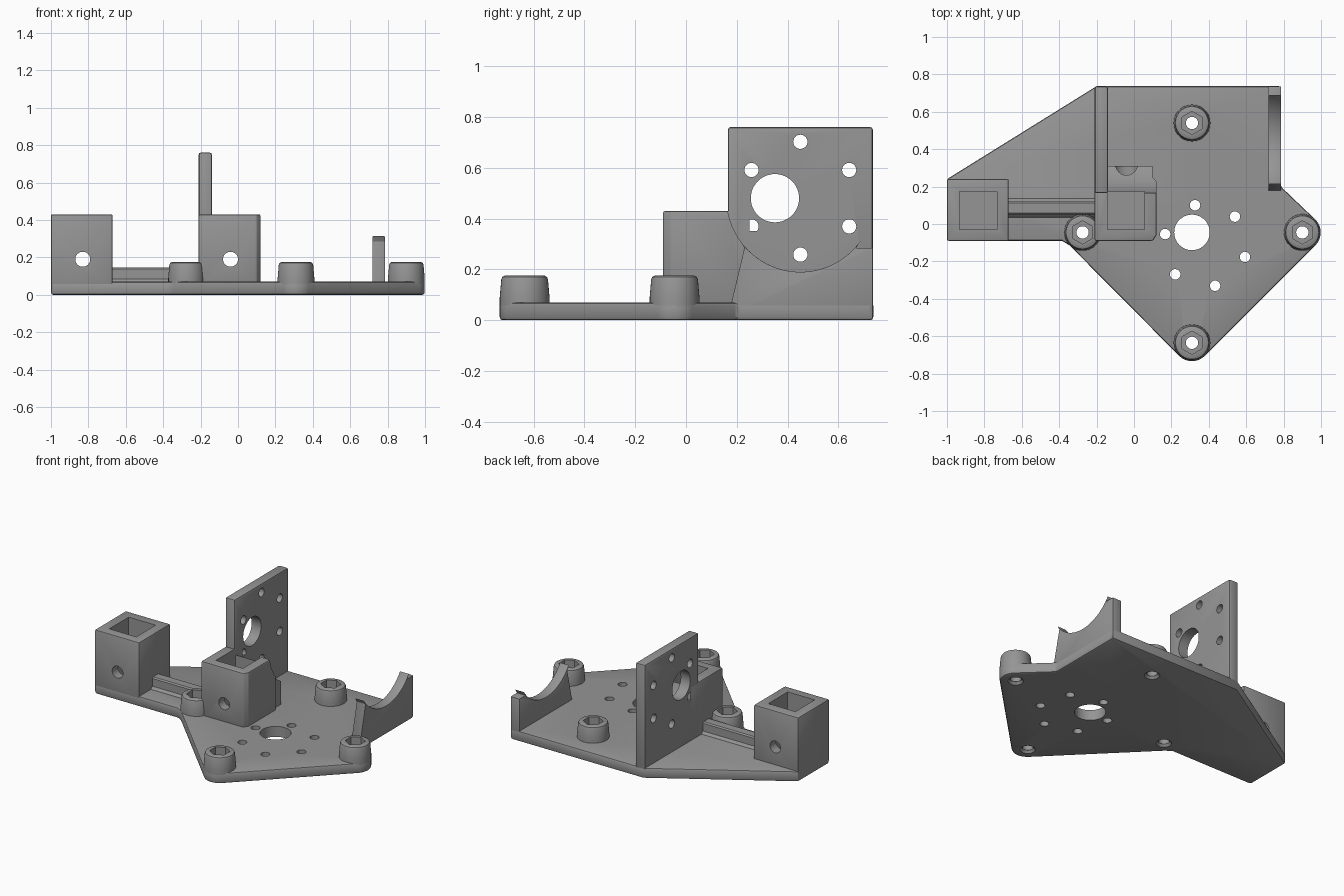
import bpy, bmesh, math
from math import cos, sin, radians, pi

if "Cube" in bpy.data.objects:
    bpy.data.objects.remove(bpy.data.objects["Cube"])

grey = bpy.data.materials.new("mid_grey")
grey.diffuse_color = (0.3, 0.3, 0.3, 1)
grey.use_nodes = True
grey.node_tree.nodes["Principled BSDF"].inputs["Base Color"].default_value = grey.diffuse_color
AX = {'x': lambda u, v, w: (w, u, v), 'y': lambda u, v, w: (u, w, v), 'z': lambda u, v, w: (u, v, w)}


def arc(cu, cv, r, a0=0, a1=360, n=32):
    """Points on an arc; a full circle leaves out the repeated end."""
    full = abs(a1 - a0) == 360
    return [(cu + r * cos(radians(a0 + (a1 - a0) * i / n)), cv + r * sin(radians(a0 + (a1 - a0) * i / n)))
            for i in range(n if full else n + 1)]


def rect(u0, u1, v0, v1):
    return [(u0, v0), (u1, v0), (u1, v1), (u0, v1)]


def loft(name, axis, *sections):
    """Solid through (outline, distance along axis) sections."""
    bm = bmesh.new()
    rings = [[bm.verts.new(AX[axis](u, v, w)) for u, v in pts] for pts, w in sections]
    n = len(rings[0])
    for a, b in zip(rings, rings[1:]):
        for i in range(n):
            bm.faces.new((a[i], a[(i + 1) % n], b[(i + 1) % n], b[i]))
    bm.faces.new(rings[0])
    bm.faces.new(rings[-1])
    bmesh.ops.recalc_face_normals(bm, faces=bm.faces)
    me = bpy.data.meshes.new(name)
    bm.to_mesh(me)
    bm.free()
    ob = bpy.data.objects.new(name, me)
    bpy.context.collection.objects.link(ob)
    me.materials.append(grey)
    return ob


def prism(name, axis, pts, lo, hi):
    return loft(name, axis, (pts, lo), (pts, hi))


def activate(ob):
    bpy.ops.object.select_all(action='DESELECT')
    ob.select_set(True)
    bpy.context.view_layer.objects.active = ob


def bevel(ob, width=0.01):
    activate(ob)
    m = ob.modifiers.new("bevel", 'BEVEL')
    m.width, m.segments, m.limit_method, m.angle_limit = width, 2, 'ANGLE', radians(35)
    bpy.ops.object.modifier_apply(modifier=m.name)


def boolean(ob, other, op='DIFFERENCE'):
    activate(ob)
    m = ob.modifiers.new("cut", 'BOOLEAN')
    m.object, m.operation, m.solver = other, op, 'EXACT'
    bpy.ops.object.modifier_apply(modifier=m.name)
    bpy.data.objects.remove(other)


def drill(ob, axis, u, v, r, lo, hi, n=32):
    boolean(ob, prism("cutter", axis, arc(u, v, r, n=n), lo, hi))


def smooth(ob):
    activate(ob)
    bpy.ops.object.shade_smooth_by_angle(angle=radians(30))


BOSSES = [(0.31, 0.54), (0.9, -0.045), (0.31, -0.635), (-0.275, -0.045)]
MOTOR = (0.45, 0.48)   # motor axis in y, z

# Base plate with rounded corners and chamfered edges
outline = ([(-1, -0.09), (-1, 0.24), (-0.2, 0.737), (0.785, 0.737), (0.785, 0.2)]
           + arc(0.9, -0.045, 0.098, 45, -45, 12) + arc(0.31, -0.635, 0.098, -45, -135, 12)
           + [(-0.345, -0.114), (-0.385, -0.09)])
plate = prism("base_plate", 'z', outline, 0, 0.07)
bevel(plate, 0.012)
drill(plate, 'z', 0.31, -0.045, 0.095, -1, 1, 48)
for i in range(6):
    a = radians(44 + 60 * i)
    drill(plate, 'z', 0.38 + 0.222 * cos(a), -0.115 + 0.222 * sin(a), 0.028, -1, 1, 24)
for x, y in BOSSES:
    drill(plate, 'z', x, y, 0.033, -1, 1, 24)
    boolean(plate, loft("cutter", 'z', (arc(x, y, 0.056), -0.01), (arc(x, y, 0.034), 0.015)))
smooth(plate)

# Screw bosses with a flared foot, hexagonal nut pocket and bore
for i, (x, y) in enumerate(BOSSES):
    boss = loft(f"screw_boss_{i + 1}", 'z', *[(arc(x, y, r, n=40), z) for r, z in
                ((0.098, 0.05), (0.098, 0.09), (0.092, 0.16), (0.088, 0.17), (0.079, 0.175))])
    boolean(boss, prism("cutter", 'z', arc(x, y, 0.062, 30, 390, 6), 0.1, 1))
    drill(boss, 'z', x, y, 0.033, -1, 1, 24)
    smooth(boss)

# Upright motor mounting wall with its bolt circle
wall = prism("motor_wall", 'x', rect(0.165, 0.735, 0.012, 0.76), -0.21, -0.14)
bevel(wall)
drill(wall, 'x', 0.35, 0.48, 0.095, -1, 1, 48)
for i in range(6):
    a = radians(30 + 60 * i)
    drill(wall, 'x', MOTOR[0] + 0.222 * cos(a), MOTOR[1] + 0.222 * sin(a), 0.028, -1, 1, 24)
smooth(wall)

# Low cradle wall with a round saddle and clipped tips
saddle = arc(*MOTOR, 0.29, -35, -145, 32)
cradle = prism("motor_cradle", 'x', [(0.165, 0.012), (0.735, 0.012), (0.735, 0.285), (0.67, 0.285)]
               + saddle + [(0.23, 0.285)], 0.72, 0.785)
bevel(cradle, 0.006)
smooth(cradle)

# Two rod clamp blocks with square sockets and cross bolt holes
for name, x0, x1, z0 in (("outer_clamp_block", -1, -0.67, 0.012), ("inner_clamp_block", -0.21, 0.12, 0.05)):
    inner = name.startswith("inner")
    mid = x0 + 0.17
    pts = rect(x0, x1, -0.09, 0.24)
    if inner:   # chamfered free corners
        pts = [(x0, -0.09), (0.1, -0.09), (x1, -0.06), (x1, 0.23), (0.1, 0.25), (x0, 0.25)]
    block = prism(name, 'z', pts, z0, 0.43)
    bevel(block, 0.008)
    if inner:
        boolean(block, prism("foot", 'z', rect(-0.15, 0.1, 0.2, 0.31), 0.05, 0.35), 'UNION')
        boolean(block, prism("cutter", 'x', arc(*MOTOR, 0.29, n=64), -0.14, 1))
    boolean(block, prism("cutter", 'z', rect(mid - 0.103, mid + 0.097, -0.03, 0.175), 0.075, 1))
    drill(block, 'y', mid, 0.19, 0.04, -1, 1)
    if inner:   # wide bolt head recess
        drill(block, 'y', mid, 0.19, 0.07, 0.25, 1)
    smooth(block)

# Stiffening rib with a flared foot between the blocks
rib = prism("stiffening_rib", 'x', [(0.03, 0.06), (0.14, 0.06), (0.135, 0.072), (0.12, 0.085), (0.12, 0.137),
            (0.112, 0.145), (0.058, 0.145), (0.05, 0.137), (0.05, 0.085), (0.035, 0.072)], -0.69, -0.19)
smooth(rib)
